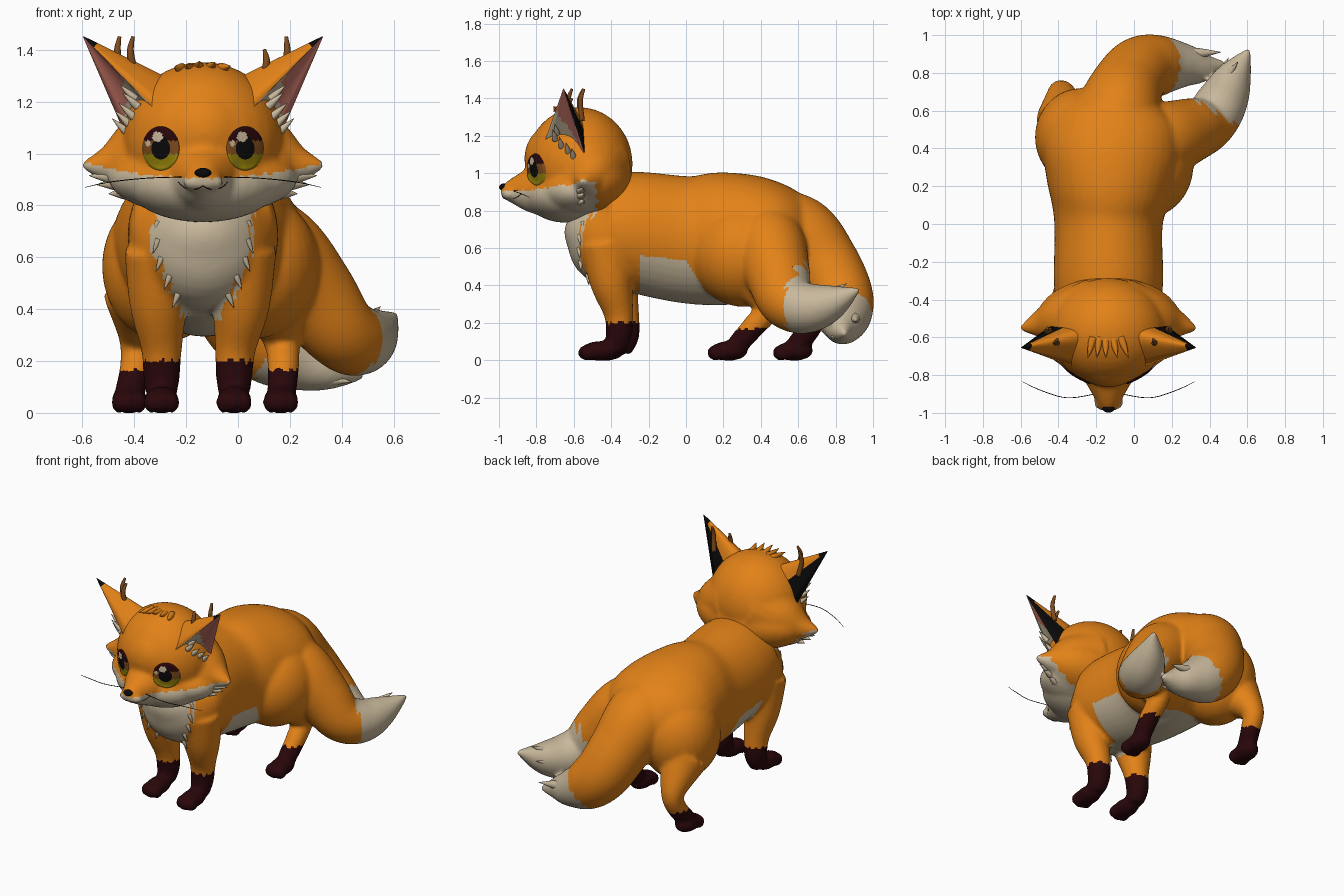
import bpy, bmesh, math
from mathutils import Vector, Matrix
from mathutils.bvhtree import BVHTree

if "Cube" in bpy.data.objects:
    bpy.data.objects.remove(bpy.data.objects["Cube"])

CX = -0.135  # the animal's own centre line
COLOURS = [("orange_fur", (0.76, 0.222, 0.009)), ("cream_fur", (0.58, 0.48, 0.33)),
           ("dark_sock", (0.022, 0.002, 0.003)), ("black", (0.003, 0.003, 0.003)),
           ("pink_skin", (0.58, 0.18, 0.135)), ("eye_yellow", (0.30, 0.22, 0.003)),
           ("twig_brown", (0.21, 0.07, 0.012))]
ORANGE, CREAM, SOCK, BLACK, PINK, YELLOW, BROWN = range(7)
MATS = []
for n, c in COLOURS:
    m = bpy.data.materials.new(n)
    m.diffuse_color = (*c, 1)
    m.use_nodes = True
    m.node_tree.nodes["Principled BSDF"].inputs["Base Color"].default_value = m.diffuse_color
    MATS.append(m)


def ball(bm, c, r):
    bmesh.ops.create_uvsphere(bm, u_segments=32, v_segments=20, radius=1,
                              matrix=Matrix.Translation(c) @ Matrix.Diagonal((*r, 1)))


def tube(bm, pts, seg=20, sub=6, mat=0):
    """Smooth tube through (x, y, z, radius[, second radius])."""
    P = [Vector(p if len(p) == 5 else (*p, p[3])) for p in pts]
    path = []
    for i in range(len(P) - 1):
        a, b, c, d = P[max(i - 1, 0)], P[i], P[i + 1], P[min(i + 2, len(P) - 1)]
        for k in range(sub):
            t = k / sub
            path.append(0.5 * (2 * b + (c - a) * t + (2 * a - 5 * b + 4 * c - d) * t * t
                               + (3 * b - a - 3 * c + d) * t ** 3))
    path.append(P[-1])
    side, rings = None, []
    for i, p in enumerate(path):
        t = Vector((path[min(i + 1, len(path) - 1)] - path[max(i - 1, 0)])[:3]).normalized()
        if side is None:
            side = Vector((1, 0, 0)) if abs(t.x) < 0.9 else Vector((0, 1, 0))
        side = (side - t * side.dot(t)).normalized()
        up = t.cross(side)
        rings.append([bm.verts.new(Vector(p[:3]) + side * max(p[3], .001) * math.cos(a)
                                   + up * max(p[4], .001) * math.sin(a))
                      for a in (2 * math.pi * j / seg for j in range(seg))])
    faces = [bm.faces.new(rings[0]), bm.faces.new(rings[-1])]
    for r, s in zip(rings, rings[1:]):
        faces += [bm.faces.new((r[j], r[(j + 1) % seg], s[(j + 1) % seg], s[j])) for j in range(seg)]
    for f in faces:
        f.material_index = mat


def finish(name, bm, rule=None, voxel=None, recalc=True):
    if recalc:
        bmesh.ops.recalc_face_normals(bm, faces=bm.faces)
    me = bpy.data.meshes.new(name)
    bm.to_mesh(me)
    bm.free()
    ob = bpy.data.objects.new(name, me)
    bpy.context.collection.objects.link(ob)
    if voxel:
        r = ob.modifiers.new("fuse", 'REMESH')
        r.mode, r.voxel_size = 'VOXEL', voxel
        s = ob.modifiers.new("soften", 'SMOOTH')
        s.factor, s.iterations = 0.5, 12
        dg = bpy.context.evaluated_depsgraph_get()
        me = bpy.data.meshes.new_from_object(ob.evaluated_get(dg))
        ob.modifiers.clear()
        ob.data = me
    for m in MATS[len(me.materials):]:
        me.materials.append(m)
    for p in me.polygons:
        p.use_smooth = True
        if rule:
            p.material_index = rule(p.center, p.normal)
    return ob


def tree_of(ob):
    return BVHTree.FromPolygons([v.co for v in ob.data.vertices], [p.vertices[:] for p in ob.data.polygons])


def front_hit(tree, x, z, off=0.0):
    h = tree.ray_cast(Vector((x, -2, z)), Vector((0, 1, 0)))[0]
    return Vector((x, (h.y if h else -0.6) - off, z))


def tufts(name, spikes):
    """Pointed fur locks: (base, tip, radius, colour)."""
    bm = bmesh.new()
    for a, b, r, mat in spikes:
        a, b = Vector(a), Vector(b)
        tube(bm, [(*a, r), (*a.lerp(b, .4), r * .75), (*b, .001)], seg=8, sub=4, mat=mat)
    finish(name, bm)


def bib_width(z):
    return min(.19, .07 + (z - .36) * .45)


# ---- body: torso, thighs, legs, paws and both tails fused together
bm = bmesh.new()
tube(bm, [(CX, -.60, .78, .08, .06), (CX, -.55, .74, .18, .16), (CX, -.44, .69, .265, .28),
          (CX, -.3, .69, .29, .32), (CX, 0, .645, .287, .34), (-.125, .2, .65, .335, .355),
          (-.115, .4, .66, .37, .325), (-.115, .55, .66, .33, .26), (-.11, .7, .64, .16, .14)], seg=40)
ball(bm, (-.28, .46, .565), (.245, .26, .29))
ball(bm, (.06, .31, .565), (.255, .28, .28))
legs = [[(.0, -.42, .62, .15), (.01, -.40, .42, .115), (-.01, -.36, .25, .08), (-.015, -.36, .13, .07), (-.015, -.39, .05, .055)],
        [(-.29, -.40, .62, .15), (-.305, -.37, .42, .115), (-.295, -.33, .25, .08), (-.295, -.32, .13, .07), (-.295, -.35, .05, .055)],
        [(.14, .36, .45, .15), (.17, .43, .28, .075), (.175, .36, .18, .062), (.17, .29, .1, .058), (.17, .25, .05, .05)],
        [(-.37, .56, .45, .15), (-.385, .69, .28, .075), (-.395, .66, .17, .062), (-.415, .60, .09, .058), (-.42, .58, .05, .05)]]
paws = [(-.015, -.46), (-.295, -.43), (.165, .23), (-.42, .58)]
for leg, (px, py) in zip(legs, paws):
    tube(bm, leg)
    ball(bm, (px, py, .05), (.068, .102, .053))
    for k in (-1, 0, 1):
        ball(bm, (px + k * .04, py - .078 + abs(k) * .015, .04), (.03, .042, .042))
tube(bm, [(-.1, .42, .70, .22), (-.08, .6, .66, .22), (-.03, .74, .51, .19), (.04, .82, .36, .177),
          (.14, .84, .26, .16), (.26, .84, .2, .12), (.37, .83, .165, .078), (.485, .85, .14, .012)], 32, 8)
tube(bm, [(-.02, .38, .70, .19), (.14, .44, .61, .2), (.28, .49, .46, .175), (.39, .535, .32, .147),
          (.465, .645, .28, .137), (.53, .78, .31, .097), (.61, .925, .38, .012)], 32, 8)


def body_rule(c, n):
    zig = .008 * math.sin(c.x * 130 + c.y * 90)
    if c.y < .72 and c.x < .25 and c.z < (.2 if c.y < 0 else .165) + zig and not (c.y > .6 and c.x > -.2):
        return SOCK
    if c.x > .25 and .5 * c.x + .8 * c.y + 1.5 * zig > .69:
        return CREAM
    if c.y > .66 and .8 * c.x - .6 * c.z + 1.5 * zig > -.03:
        return CREAM
    d = abs(c.x - CX)
    if c.y < -.3 and n.y < -.1 and c.z > .36 and d < bib_width(c.z) + 2 * zig:
        return CREAM
    if -.25 < c.y < .3 and .27 < c.z < .56 - .1 * (c.y + .25) - max(0, c.y) * 1.5:
        return CREAM
    if -.5 < c.y < .35 and n.z < -.35 and d < (.07 if c.y < -.25 else .2) and .27 < c.z < .5:
        return CREAM
    return ORANGE


body = finish("body_and_tails", bm, body_rule, voxel=.012)
tufts("tail_fur", [((.48, .76, .35), (.55, .86, .41), .028, CREAM), ((.48, .72, .22), (.58, .85, .28), .03, CREAM),
                   ((.44, .76, .29), (.5, .88, .33), .03, CREAM), ((.28, .90, .23), (.46, .91, .21), .035, CREAM),
                   ((.30, .8, .13), (.44, .78, .12), .03, CREAM), ((.36, .53, .47), (.44, .57, .50), .025, ORANGE)])

# ---- head: skull, wide jaw, muzzle and cheeks fused together
bm = bmesh.new()
ball(bm, (CX, -.57, 1.05), (.31, .285, .303))
ball(bm, (CX, -.66, 1.08), (.21, .205, .2))
ball(bm, (CX, -.51, .96), (.385, .23, .19))
ball(bm, (CX, -.59, .905), (.365, .22, .145))
ball(bm, (CX, -.64, .88), (.29, .22, .145))
tube(bm, [(CX, -.66, .93, .19), (CX, -.82, .91, .13), (CX, -.92, .905, .075), (CX, -.99, .90, .03)])
for s in (-1, 1):
    tube(bm, [(CX + s * .1, -.5, 1.03, .21), (CX + s * .24, -.51, .995, .155), (CX + s * .36, -.53, .96, .08), (CX + s * .465, -.555, .955, .014)])
    ball(bm, (CX + s * .035, -.945, .887), (.045, .042, .03))


def head_rule(c, n):
    d = abs(c.x - CX)
    return CREAM if c.y < -.48 + .012 * math.sin(c.z * 120) and c.z < .905 + .28 * d * d + .004 * math.sin(c.x * 140) else ORANGE


head = finish("head", bm, head_rule, voxel=.012)
head_tree, body_tree = tree_of(head), tree_of(body)

# ---- fur locks on cheeks, crown and chest
fur = []
for s in (-1, 1):
    for dx, z, tx, tz in ((.34, .935, .46, .95), (.33, .91, .44, .915), (.31, .885, .41, .88), (.28, .85, .365, .845)):
        fur.append(((CX + s * dx, -.57, z), (CX + s * tx, -.55, tz), .03, CREAM))
    for z in (.74, .67, .60, .53, .46):
        p = front_hit(body_tree, CX + s * (bib_width(z) - .02), z, -.008)
        fur.append((p, p + Vector((s * .024, .004, -.055)), .013, CREAM))
for dx in (-.10, -.06, -.02, .03, .08):
    fur.append(((CX + dx * .8, -.60, 1.325), (CX + dx * 1.2 + .01, -.71, 1.362 - abs(dx) * .3), .024, ORANGE))
tufts("fur_locks", fur)

# ---- ears: curved back and hollow front running to a tip
for s, name in ((-1, "left_ear"), (1, "right_ear")):
    tip, F, B, R, I = [Vector((CX + s * p[0], p[1], p[2])) for p in
                       ((.465, -.655, 1.455), (.215, -.745, 1.20), (.0, -.49, 1.43), (.295, -.53, 1.06), (.19, -.6, 1.17))]
    bm = bmesh.new()
    rows, NB, NI, N = [], 14, 8, 18
    for i in range(N + 1):
        t = -.2 + 1.2 * i / N
        f = 1 - t if t < 0 else max(.012, 1 - t ** 1.35)
        ring = []
        for a, b, c, n in ((F, B, R, NB), (R, I, F, NI)):
            for k in range(n):
                u = k / n
                q = a * (1 - u) ** 2 + b * 2 * u * (1 - u) + c * u * u
                ring.append(bm.verts.new(tip + (q - tip) * f))
        rows.append((t, ring))
    bm.faces.new(rows[0][1])
    bm.faces.new(rows[-1][1]).material_index = BLACK
    M = NB + NI
    for (t, r), (_, q) in zip(rows, rows[1:]):
        for j in range(M):
            fc = bm.faces.new((r[j], r[(j + 1) % M], q[(j + 1) % M], q[j]))
            if j < NB:
                fc.material_index = BLACK if t > .84 or (j > NB - 4 and t > .08) else ORANGE
            else:
                fc.material_index = CREAM if t < .16 + .06 * (j - NB) else PINK
    finish(name, bm)
    tufts(name + "_fluff", [((CX + s * x, y, z), (CX + s * (x + .06), y - .012, z + .055), .017, CREAM)
                            for x, y, z in ((.25, -.70, 1.18), (.265, -.665, 1.14), (.28, -.63, 1.11), (.29, -.60, 1.08), (.26, -.69, 1.21))])

# ---- eyes: thin discs laid on the face, coloured by position
for ex, name in ((CX - .163, "left_eye"), (CX + .163, "right_eye")):
    bm = bmesh.new()
    S, K = 48, 16
    rings = []
    for k in range(1, K + 1):
        rings.append([bm.verts.new(front_hit(head_tree, ex + .072 * k / K * math.cos(a), 1.02 + .085 * k / K * math.sin(a),
                                             .009 if k < K else 0)) for a in (2 * math.pi * j / S for j in range(S))])
    bm.faces.new(rings[0])
    for r, q in zip(rings, rings[1:]):
        for j in range(S):
            bm.faces.new((r[j], q[j], q[(j + 1) % S], r[(j + 1) % S]))

    def eye_rule(c, n, ex=ex):
        x, z = c.x - ex, c.z - 1.02
        if math.hypot(x + .012, z - .045) < .02 or math.hypot(x + .05, z - .02) < .011:
            return CREAM
        if math.hypot(x / .036, (z - .003) / .044) < 1:
            return BLACK
        return YELLOW if z < -.022 else SOCK if z > .03 else BROWN
    finish(name, bm, eye_rule, recalc=False)

# ---- nose, mouth line, whiskers
bm = bmesh.new()
ball(bm, (CX, -.975, .925), (.032, .024, .02))
finish("nose", bm, lambda c, n: BLACK)
bm = bmesh.new()
for s in (-1, 1):
    tube(bm, [(*front_hit(head_tree, CX + s * x, z), .002) for x, z in ((0, .875), (.03, .862), (.07, .868), (.095, .89))], 6, 4, SOCK)
finish("mouth", bm)
bm = bmesh.new()
for s in (-1, 1):
    tube(bm, [(CX + s * .07, -.9, .91, .002), (CX + s * .22, -.92, .905, .002), (CX + s * .36, -.88, .89, .002), (CX + s * .455, -.835, .87, .001)], 6, 6, BLACK)
finish("whiskers", bm)

# ---- small twig horns beside the ears
bm = bmesh.new()
for x, y, z0, z1, lean in ((-.445, -.56, 1.28, 1.45, -.02), (-.39, -.62, 1.28, 1.45, -.025),
                           (.18, -.555, 1.28, 1.45, .01), (.09, -.62, 1.26, 1.40, .02)):
    tube(bm, [(x, y, z0, .015), (x + lean, y - .01, (z0 + z1) / 2 + .02, .014), (x + lean * .6, y + .01, z1, .007)], 10, 5, BROWN)
finish("twig_horns", bm)
